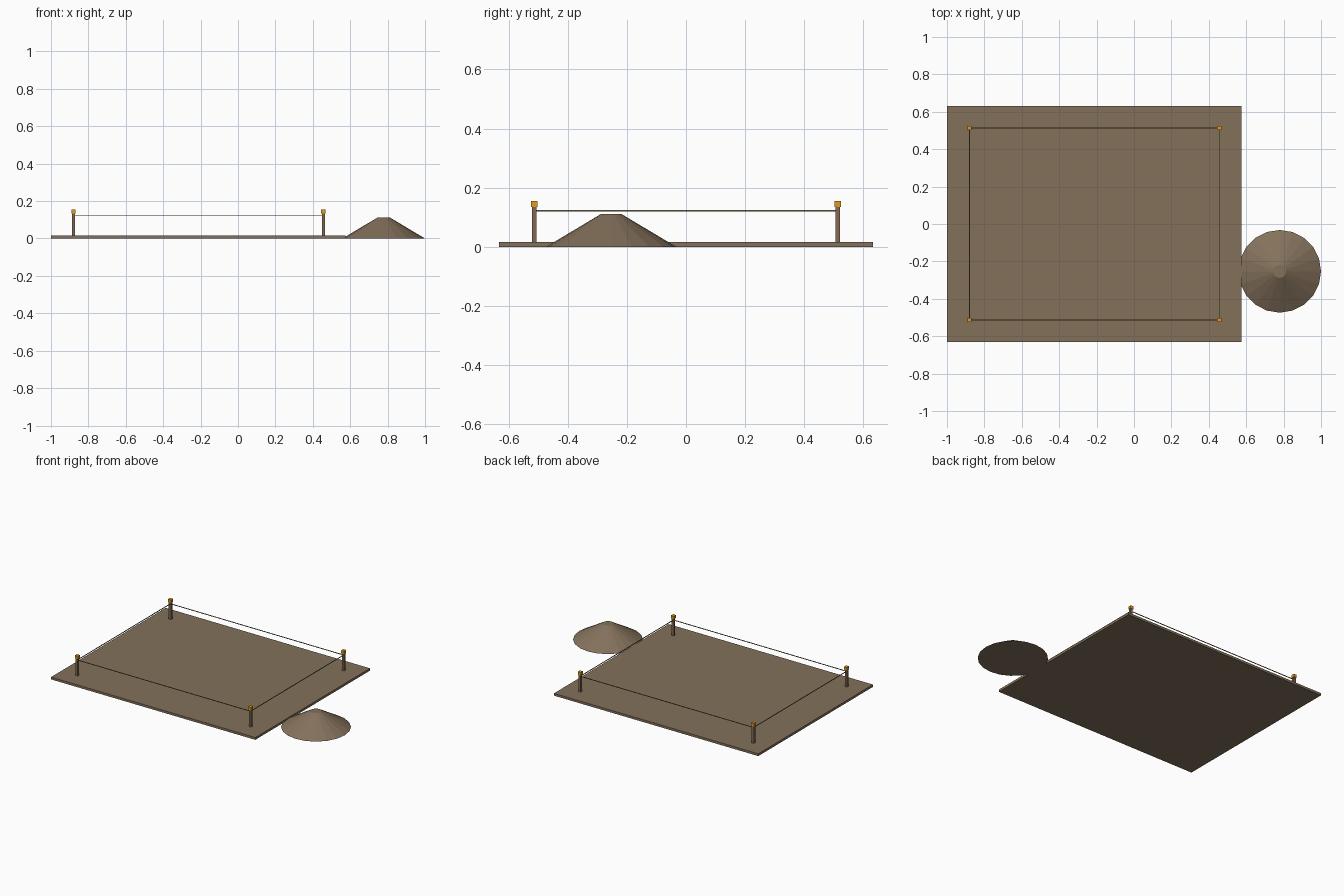
import bpy

if "Cube" in bpy.data.objects:
    bpy.data.objects.remove(bpy.data.objects["Cube"])

def material(name, color):
    m = bpy.data.materials.new(name)
    m.diffuse_color = (*color, 1)
    m.use_nodes = True
    m.node_tree.nodes["Principled BSDF"].inputs["Base Color"].default_value = m.diffuse_color
    return m

soil = material("soil", (0.23, 0.165, 0.105))
wood = material("wood", (0.22, 0.14, 0.08))
orange = material("orange", (0.75, 0.33, 0.01))
string = material("string", (0.2, 0.17, 0.08))

def box(name, center, size, mat):
    bpy.ops.mesh.primitive_cube_add(size=1, location=center)
    ob = bpy.context.object
    ob.name = name
    ob.scale = size
    bpy.ops.object.transform_apply(location=False, rotation=False, scale=True)
    ob.data.materials.append(mat)
    return ob

CX = -0.212            # centre of the plot
HX, HY = 0.668, 0.513  # half spacing of the stakes
WIRE_Z, WIRE = 0.122, 0.004

# Flat earth slab
box("ground_slab", (CX, 0, 0.008), (1.576, 1.264, 0.016), soil)

# Corner stakes with painted caps
for sx, side in ((-1, "left"), (1, "right")):
    for sy, end in ((-1, "front"), (1, "back")):
        x, y = CX + sx * HX, sy * HY
        box(f"stake_{end}_{side}", (x, y, 0.074), (0.016, 0.016, 0.124), wood)
        box(f"stake_cap_{end}_{side}", (x, y, 0.145), (0.023, 0.023, 0.021), orange)

# Strings between the stakes
for s, end, side in ((-1, "front", "left"), (1, "back", "right")):
    box(f"string_{end}", (CX, s * HY, WIRE_Z), (2 * HX, WIRE, WIRE), string)
    box(f"string_{side}", (CX + s * HX, 0, WIRE_Z), (WIRE, 2 * HY, WIRE), string)

# Heap of dug-out earth
bpy.ops.mesh.primitive_cone_add(vertices=20, radius1=0.221, radius2=0.035, depth=0.111,
                                location=(0.779, -0.253, 0.0555))
heap = bpy.context.object
heap.name = "earth_heap"
heap.data.materials.append(soil)
